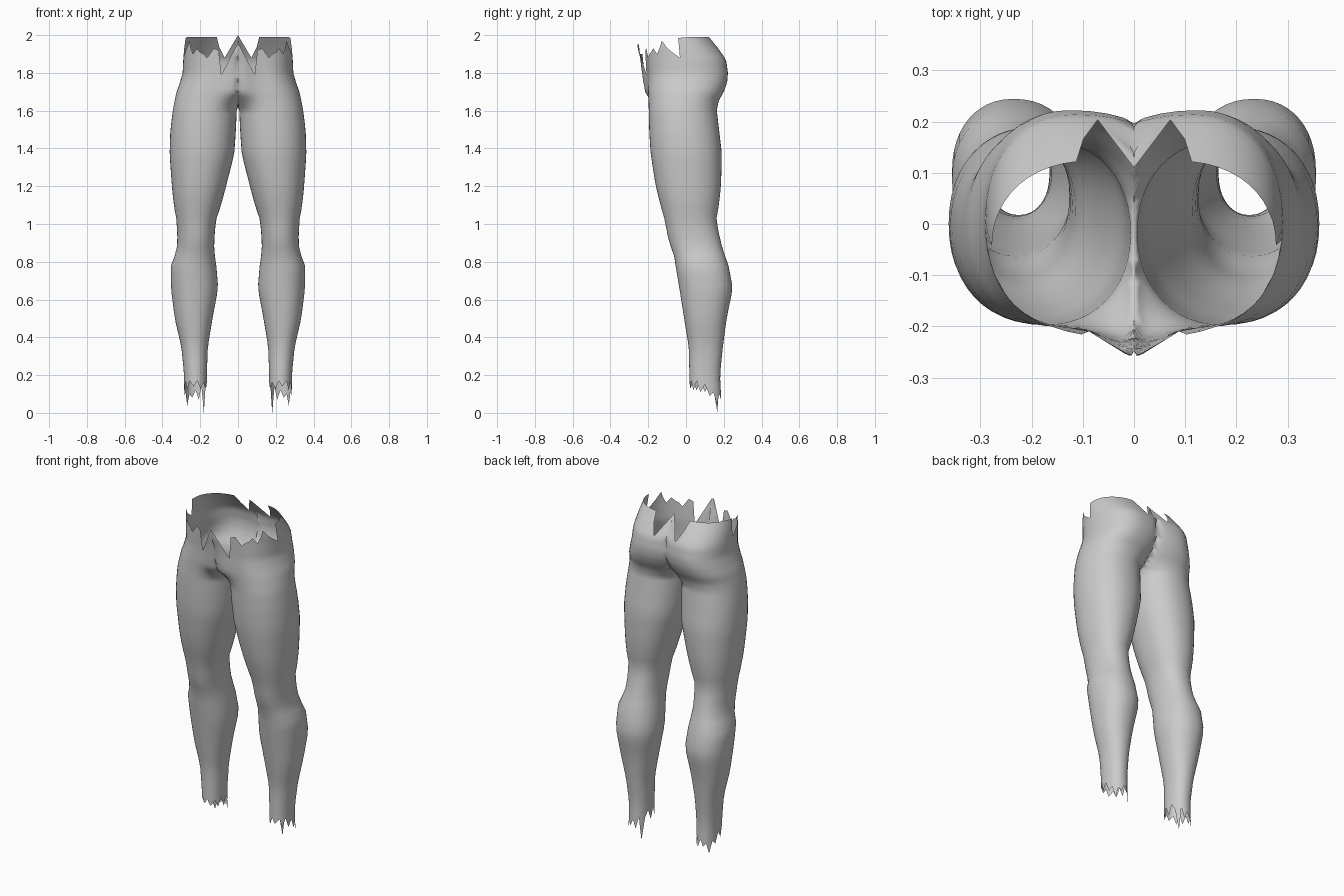
import bpy, bmesh, math

SEGS = 48
# height, outer x, inner x, centre x, front y, back y (inner < 0 means joined at the middle)
PROFILE = [
    (0.00, .285, .165, .225, .015, .190), (0.20, .285, .165, .225, .018, .180),
    (0.35, .300, .160, .230, .015, .195), (0.50, .335, .135, .235, -.010, .215),
    (0.66, .355, .105, .235, -.035, .248), (0.78, .355, .115, .235, -.055, .225),
    (0.85, .328, .125, .227, -.066, .200), (0.90, .320, .127, .223, -.090, .185),
    (1.02, .325, .117, .220, -.112, .160), (1.10, .340, .090, .215, -.135, .174),
    (1.20, .350, .063, .207, -.160, .185), (1.37, .362, .020, .192, -.187, .190),
    (1.50, .358, .011, .185, -.195, .175), (1.60, .345, .007, .176, -.197, .163),
    (1.65, .336, -.035, .160, -.198, .172), (1.70, .325, -.080, .148, -.200, .200),
    (1.75, .307, -.110, .135, -.200, .218), (1.80, .293, -.130, .125, -.200, .222),
    (1.87, .290, -.150, .115, -.205, .212), (1.93, .285, -.200, .100, -.210, .170),
    (2.00, .275, -.250, .080, -.210, .115)]
# torn edges: (segment index, height), index 0 outer, 12 back, 24 inner, 36 front
WAIST_TEAR = [(0, 1.985), (3, 1.99), (11, 1.99), (13, 1.88), (14, 2.0), (30, 2.0),
              (31, 1.95), (34, 1.95), (35, 1.79), (36, 1.92), (37, 1.93), (38, 1.88),
              (39, 1.90), (40, 1.91), (41, 1.93), (42, 1.90), (43, 1.93),
              (44, 1.97), (45, 1.93), (47, 1.88), (48, 1.985)]
ANKLE_TEAR = [(0, .15), (2, .09), (4, .11), (6, .04), (8, .10), (10, .08), (12, .12),
              (14, .07), (16, .14), (18, 0), (20, .13), (22, .17), (24, .11), (26, .17),
              (28, .12), (30, .16), (33, .13), (35, .17), (37, .14), (40, .17),
              (42, .12), (44, .17), (46, .11), (48, .15)]


def interp(table, k):
    """Linear lookup in a table sorted by its first column."""
    for a, b in zip(table, table[1:]):
        if k <= b[0]:
            f = max(0, (k - a[0]) / (b[0] - a[0]))
            return [p + (q - p) * f for p, q in zip(a, b)][1:]
    return table[-1][1:]


def surface(seg, z):
    outer, inner, cx, front, back = interp(PROFILE, z)
    t = 2 * math.pi * seg / SEGS
    c, s = math.cos(t), math.sin(t)
    # slightly squared oval section
    c = math.copysign(abs(c) ** .92, c)
    s = math.copysign(abs(s) ** .92, s)
    x = max(0, cx + c * ((outer - cx) if c > 0 else (cx - inner)))
    y = (front + back) / 2 + s * (back - front) / 2
    if s < 0:  # front bulge along the middle
        y += .055 * s * math.exp(-(x / .07) ** 2) * min(1, max(0, (z - 1.63) / .06))
    return x, y, z


# One leg with half the hips, mirrored
heights = [0] + [.18 + .05 * i for i in range(28)] + [1.58 + .02 * i for i in range(22)]
bm = bmesh.new()
rings = []
for n, h in enumerate(heights):
    ring = []
    for i in range(SEGS):
        z = interp(ANKLE_TEAR, i)[0] if n == 0 else min(h, interp(WAIST_TEAR, i)[0])
        ring.append(bm.verts.new(surface(i, z)))
    rings.append(ring)
for lo, hi in zip(rings, rings[1:]):
    for i in range(SEGS):
        j = (i + 1) % SEGS
        quad = (lo[i], lo[j], hi[j], hi[i])
        if any(v.co.x > 1e-4 for v in quad):  # leave the middle plane open
            bm.faces.new(quad)
bmesh.ops.remove_doubles(bm, verts=bm.verts, dist=1e-4)
bmesh.ops.delete(bm, geom=[v for v in bm.verts if not v.link_faces], context='VERTS')

mesh = bpy.data.meshes.new("trouser_legs")
bm.to_mesh(mesh)
bm.free()
legs = bpy.data.objects.new("trouser_legs", mesh)
bpy.context.collection.objects.link(legs)
grey = bpy.data.materials.new("plain grey")
grey.diffuse_color = (.6, .6, .6, 1)
mesh.materials.append(grey)
mirror = legs.modifiers.new("mirror", 'MIRROR')
mirror.use_clip = True
mirror.merge_threshold = .0005
bpy.context.view_layer.objects.active = legs
legs.select_set(True)
bpy.ops.object.shade_smooth()
